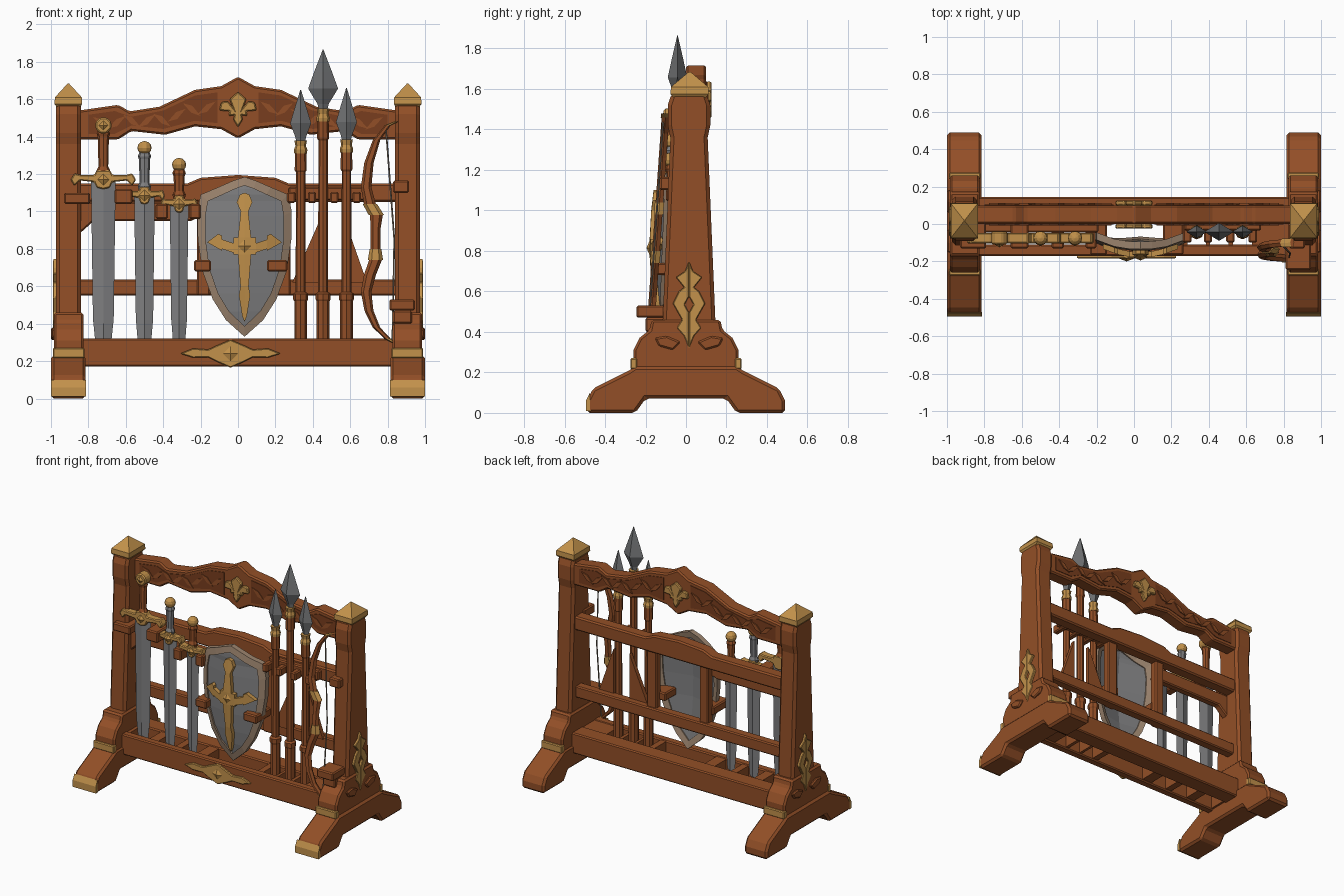
import bpy, bmesh, math
from mathutils import Vector

if "Cube" in bpy.data.objects:
    bpy.data.objects.remove(bpy.data.objects["Cube"])


def material(name, rgb):
    m = bpy.data.materials.new(name)
    m.diffuse_color = (*rgb, 1)
    m.use_nodes = True
    m.node_tree.nodes["Principled BSDF"].inputs["Base Color"].default_value = m.diffuse_color
    return m


WOOD = material("warm wood", (0.29, 0.078, 0.02))
DARK = material("carved dark wood", (0.19, 0.048, 0.013))
GOLD = material("old gold", (0.54, 0.285, 0.07))
STEEL = material("blade steel", (0.21, 0.21, 0.215))
IRON = material("spear iron", (0.16, 0.165, 0.17))
RIM = material("shield rim", (0.33, 0.23, 0.155))
CORD = material("bow cord", (0.25, 0.2, 0.15))


def finish(name, bm, mat, bevel=0.0):
    bmesh.ops.recalc_face_normals(bm, faces=bm.faces[:])
    me = bpy.data.meshes.new(name)
    bm.to_mesh(me)
    bm.free()
    me.materials.append(mat)
    ob = bpy.data.objects.new(name, me)
    bpy.context.collection.objects.link(ob)
    if bevel:
        mod = ob.modifiers.new("edge", "BEVEL")
        mod.width, mod.segments = bevel, 1
    return ob


def prism(name, pts, lo, hi, mat, axis="y", bevel=0.0):
    """Outline (x,z) pushed along y, or outline (y,z) pushed along x."""
    bm = bmesh.new()
    co = (lambda a, d, z: (a, d, z)) if axis == "y" else (lambda a, d, z: (d, a, z))
    A = [bm.verts.new(co(a, lo, z)) for a, z in pts]
    B = [bm.verts.new(co(a, hi, z)) for a, z in pts]
    n = len(pts)
    bm.faces.new(A)
    bm.faces.new(B)
    for i in range(n):
        bm.faces.new((A[i], A[(i + 1) % n], B[(i + 1) % n], B[i]))
    return finish(name, bm, mat, bevel)


def box(name, x0, x1, y0, y1, z0, z1, mat=WOOD, bevel=0.008):
    return prism(name, [(x0, z0), (x1, z0), (x1, z1), (x0, z1)], y0, y1, mat, "y", bevel)


def loft(name, rings, n, mat, phase=0.0):
    """Horizontal rings (x, y, z, rx, ry) joined in order."""
    bm = bmesh.new()
    R = [[bm.verts.new((x + rx * math.cos(phase + math.tau * k / n),
                        y + ry * math.sin(phase + math.tau * k / n), z)) for k in range(n)]
         for x, y, z, rx, ry in rings]
    for a, b in zip(R, R[1:]):
        for k in range(n):
            bm.faces.new((a[k], a[(k + 1) % n], b[(k + 1) % n], b[k]))
    bm.faces.new(R[0])
    bm.faces.new(R[-1])
    return finish(name, bm, mat)


def turned(name, x, y, prof, n, mat, flat=1.0, phase=0.0):
    return loft(name, [(x, y, z, r, r * flat) for r, z in prof], n, mat, phase)


def mirrored(half, cx=0.0, cz=0.0, sx=1.0, sz=1.0):
    """Closed outline from its right half, listed bottom to top."""
    pts = half + [(-a, z) for a, z in reversed(half) if a > 1e-6]
    return [(cx + a * sx, cz + z * sz) for a, z in pts]


def stud(name, x, y, z, r, depth=0.015):
    bm = bmesh.new()
    ring = [bm.verts.new(p) for p in ((x + r, y, z), (x, y, z + r), (x - r, y, z), (x, y, z - r))]
    tip = bm.verts.new((x, y - depth, z))
    for k in range(4):
        bm.faces.new((ring[k], ring[(k + 1) % 4], tip))
    bm.faces.new(ring)
    return finish(name, bm, GOLD)


# Two end stands: foot, base block, post, cap and gold fittings
foot = [(0, .07), (.2, .07), (.25, 0), (.49, 0), (.49, .06), (.46, .12), (.28, .21), (.25, .23), (0, .23)]
block = [(0, .2), (.26, .2), (.26, .31), (.23, .37), (.18, .41), (.17, .46), (0, .46)]
post = [(0, .3), (.14, .3), (.13, .46), (.092, 1.36), (.105, 1.42), (.105, 1.52), (.085, 1.58), (0, 1.58)]
emblem = [(0, .32), (.025, .38), (.06, .42), (.035, .46), (.08, .54), (.05, .6), (.025, .62), (.065, .67),
          (.02, .7), (0, .75)]
for s, side in ((-1, "left"), (1, "right")):
    def slab(name, pts, a, b, mat, bevel=0.0):
        return prism(side + "_" + name, pts, s * a, s * b, mat, "x", bevel)
    slab("foot", mirrored(foot), .815, 1.0, WOOD, .015)
    slab("base_block", mirrored(block), .825, .985, WOOD, .012)
    slab("post", mirrored(post, .015), .84, .972, WOOD, .018)
    for f in (-1, 1):
        slab("base_band", [(f * .24, .215), (f * .275, .215), (f * .275, .27), (f * .24, .27)], .82, .99, GOLD, .006)
        slab("scroll", [(.015 + f * a, z) for a, z in ((.04, .35), (.08, .31), (.15, .33), (.17, .37), (.11, .38))],
             .97, 1.0, WOOD, .008)
    slab("toe_plate", [(-.494, .01), (-.47, .01), (-.475, .1), (-.494, .06)], .812, 1.0, GOLD)
    # side emblem as two halves around a small diamond opening
    for f in (-1, 1):
        slab("side_emblem", [(.015 + f * a, z) for a, z in emblem + [(0, .575), (.022, .535), (0, .495)]],
             .97, .99, GOLD, .004)
    q = math.sqrt(2)
    loft(side + "_post_cap", [(s * .907, .018, z, r * q, r * 1.28 * q) for r, z in
         ((.06, 1.555), (.074, 1.575), (.072, 1.61), (.003, 1.685))], 4, GOLD, math.pi / 4)

# Carved top beam
top = [(0, 1.72), (.09, 1.67), (.23, 1.65), (.42, 1.56), (.58, 1.535), (.64, 1.57), (.85, 1.54)]
bot = [(0, 1.39), (.09, 1.44), (.23, 1.455), (.39, 1.41), (.57, 1.43), (.64, 1.385), (.85, 1.385)]


def at(line, x):
    for (a, p), (b, r) in zip(line, line[1:]):
        if a <= x <= b:
            return p + (r - p) * (x - a) / (b - a)


prism("top_beam", mirrored(bot + top[::-1]), 0, .1, WOOD, "y", .01)
xs = [.11, .23, .4, .57, .66, .8]
fleur = [(0, -.1), (.025, -.06), (.02, -.035), (.05, -.04), (.045, -.015), (.1, -.01), (.09, .035), (.055, .04),
         (.03, .01), (.045, .05), (0, .09)]
for y0, y1 in ((-.004, .002), (.098, .104)):
    out = -.008 if y0 < 0 else .112
    for s in (-1, 1):
        prism("beam_carved_panel", [(s * x, at(bot, x) + .03) for x in xs] +
              [(s * x, at(top, x) - .03) for x in xs[::-1]], y0, y1, DARK)
        for i in range(8):  # carved leaves
            x = .17 + i * .08
            z = (at(bot, x) + at(top, x)) / 2
            d = .034 if i % 2 else -.034
            prism("carved_leaf", [(s * (x - .05), z - d), (s * x, z - d * .5), (s * (x + .045), z + d),
                                  (s * (x - .005), z + d * .6)], y0, out, WOOD)
    prism("beam_fleur", mirrored(fleur, 0, 1.55), -.025 if y0 < 0 else .1, 0 if y0 < 0 else .125, GOLD, "y", .006)

# Rear rails and frame behind the shield
prism("upper_rail", mirrored([(0, 1.05), (.86, 1.05), (.86, 1.15), (.27, 1.15), (.2, 1.18), (0, 1.195)]),
      0, .09, WOOD, "y", .01)
box("lower_rail", -.86, .86, .01, .08, .55, .635)
for x0, x1 in ((-.22, -.15), (.2, .28)):
    box("shield_upright", x0, x1, .0, .06, .55, 1.08)
prism("spear_brace_left", [(.29, .62), (.44, .62), (.44, .96)], .0, .03, WOOD)
prism("spear_brace_right", [(.57, .96), (.57, .62), (.69, .62)], .0, .03, WOOD)

# Front holders for swords, spears and bow
prism("sword_rail", [(-.86, .87), (-.77, .95), (-.25, .95), (-.19, .98), (-.19, 1.05), (-.86, 1.05)],
      -.045, .01, WOOD, "y", .008)
for x0, x1, z0, z1 in ((-.93, -.79, 1.04, 1.1), (-.66, -.565, 1.04, 1.12), (-.44, -.375, .96, 1.04),
                       (-.26, -.2, .96, 1.04)):
    box("sword_peg", x0, x1, -.13, .01, z0, z1)
box("spear_holder", .27, .68, -.035, .01, 1.06, 1.13)
for x in (.285, .395, .515, .635):
    box("spear_peg", x - .022, x + .022, -.1, .01, 1.045, 1.105)
box("bow_upper_peg", .83, .915, -.13, .0, 1.1, 1.165)
box("bow_lower_peg", .81, .945, -.245, -.1, .47, .53)
box("bow_lower_bracket", .83, .93, -.2, -.1, .4, .47)

# Bottom tray with pockets
box("tray_front", -.85, .85, -.17, -.11, .17, .32)
box("tray_back", -.85, .85, .02, .145, .17, .32)
walls = [-.85, -.8, -.64, -.57, -.43, -.38, -.25, -.17, .24, .285, .385, .405, .505, .53, .63, .85]
for a, b in zip(walls[::2], walls[1::2]):
    box("tray_divider", a, b, -.115, .025, .18, .315, WOOD, 0)
prism("tray_emblem", mirrored([(0, -.075), (.07, -.045), (.12, -.02), (.2, -.022), (.27, .0), (.2, .028), (.12, .022),
                               (.07, .045), (0, .075)], -.04, .24), -.185, -.165, GOLD, "y", .005)
stud("tray_emblem_stud", -.04, -.185, .24, .04)

# Swords
guard = [(0, -.6), (.2, -.5), (.28, -.15), (.72, -.05), (.88, -.4), (1, 0), (.88, .4), (.7, .3), (.28, .3),
         (.2, .6), (0, .6)]
for x, w, gz, gw, gh, top_z, grip in ((-.72, .066, 1.17, .175, .085, 1.46, WOOD), (-.5, .055, 1.085, .11, .08, 1.34, STEEL),
                                      (-.315, .05, 1.04, .1, .08, 1.25, WOOD)):
    y = -.075
    loft("sword_blade", [(x, y, z, w * f, .016) for z, f in ((.27, .6), (.4, .8), (.42, .84), (gz, 1))], 4, STEEL)
    prism("sword_guard", mirrored(guard, x, gz, gw, gh), y - .028, y + .028, GOLD, "y", .006)
    stud("sword_guard_stud", x, y - .028, gz, .03)
    turned("sword_grip", x, y, [(.028, gz + .02), (.036, gz + .05), (.026, gz + .07), (.03, top_z - .06),
                                (.036, top_z - .045), (.026, top_z - .02)], 8, grip, .8)
    if x < -.6:
        prism("sword_pommel", [(x + .046 * math.cos(math.tau * (k + .5) / 8), top_z + .046 * math.sin(math.tau * (k + .5) / 8))
                               for k in range(8)], y - .035, y + .035, GOLD, "y", .008)
        stud("sword_pommel_stud", x, y - .035, top_z, .025)
    else:
        turned("sword_pommel", x, y, [(.036 * math.sin(math.pi * t / 6) + .002, top_z - .036 * math.cos(math.pi * t / 6))
                                      for t in range(7)], 10, GOLD)

# Spears
for x, c, tip, hw in ((.335, 1.31, 1.65, .056), (.455, 1.48, 1.865, .08), (.58, 1.315, 1.66, .056)):
    y = -.042
    turned("spear_shaft", x, y, [(.034, .25), (.034, .52), (.04, .53), (.04, .56), (.027, .57), (.025, c - .1),
                                 (.032, c - .09), (.03, c)], 8, WOOD)
    turned("spear_collar", x, y, [(.034, c), (.036, c + .02), (.028, c + .04), (.034, c + .07)], 8, GOLD)
    h = tip - c - .07
    turned("spear_head", x, y, [(.022, c + .06), (.03, c + .07 + h * .08), (hw, c + .07 + h * .34),
                                (hw * .6, c + .07 + h * .62), (.002, tip)], 4, IRON, .6)

# Shield: curved field, raised rim, gold cross and side clamps
CX, CZ = .035, .8


def curve(x, z, lift=0.0):
    return Vector((x, -.155 + 1.15 * (x - CX) ** 2 + .25 * (z - .82) ** 2 - lift, z))


half = [(0, -.47), (.1, -.38), (.17, -.27), (.225, -.12), (.25, .05), (.252, .2), (.235, .29), (.14, .33), (.06, .365),
        (0, .385)]
inner = [(a * .83, z * .88) for a, z in half]


def sheet(name, quads, lift, thick, mat):
    bm = bmesh.new()
    for pts in quads:
        bm.faces.new([bm.verts.new(curve(CX + a, CZ + z, lift)) for a, z in pts])
    bmesh.ops.remove_doubles(bm, verts=bm.verts[:], dist=1e-5)
    back = bmesh.ops.extrude_face_region(bm, geom=bm.faces[:], use_keep_orig=True)
    for v in back["geom"]:
        if isinstance(v, bmesh.types.BMVert):
            v.co.y += thick
    return finish(name, bm, mat)


field, rim = [], []
for s in (-1, 1):
    for i in range(len(half) - 1):
        (a0, z0), (a1, z1) = inner[i], inner[i + 1]
        quad = [(0, z0), (s * a0, z0), (s * a1, z1), (0, z1)]
        field.append([p for k, p in enumerate(quad) if p not in quad[:k]])
        rim.append([(s * a, z) for a, z in (half[i], half[i + 1], inner[i + 1], inner[i])])
sheet("shield_field", field, 0, .02, STEEL)
sheet("shield_rim", rim, .012, .04, RIM)
arm = [[(s * a, z) for a, z in q] for s in (-1, 1) for q in (
    [(0, -.03), (.06, -.03), (.06, .06), (0, .06)],
    [(.06, -.02), (.12, .0), (.12, .05), (.06, .03)],
    [(.12, -.01), (.2, .035), (.14, .08), (.12, .07)],
    [(0, -.2), (.022, -.2), (.035, -.03), (0, -.03)],
    [(0, -.39), (.012, -.36), (.03, -.25), (.022, -.2), (0, -.2)],
    [(0, .06), (.035, .06), (.02, .2), (0, .2)],
    [(0, .2), (.02, .2), (.042, .25), (.025, .29), (0, .3)])]
sheet("shield_cross", arm, .025, .03, GOLD)
stud("shield_cross_stud", CX, -.18, CZ + .015, .035)
for x0, x1 in ((-.235, -.145), (.155, .265)):
    box("shield_clamp", x0, x1, -.165, .02, .68, .74)

# Bow with gold fittings and cord
path = [(.845, 1.48, .01), (.8, 1.46, .016), (.74, 1.38, .02), (.7, 1.26, .025), (.685, 1.13, .028), (.705, 1.04, .032),
        (.74, .98, .034), (.735, .9, .026), (.735, .8, .026), (.735, .74, .034), (.705, .66, .032), (.685, .57, .028),
        (.7, .47, .024), (.74, .38, .02), (.8, .32, .016), (.835, .3, .012)]


def bow_y(z):
    return -.1 - .085 * (1.48 - z) / 1.2


def limb(name, part, mat, grow=1.0):
    loft(name, [(x, bow_y(z), z, r * grow, .022 * grow) for x, z, r in part], 6, mat)


limb("bow_stave", path, WOOD)
for a, b in ((0, 2), (5, 7), (8, 10), (14, 16)):
    limb("bow_gold_fitting", path[a:b], GOLD, 1.2)
loft("bow_cord", [(x, bow_y(z) - .01, z, .005, .005) for x, z in ((.79, 1.45), (.835, .85), (.825, .31))], 5, CORD)
